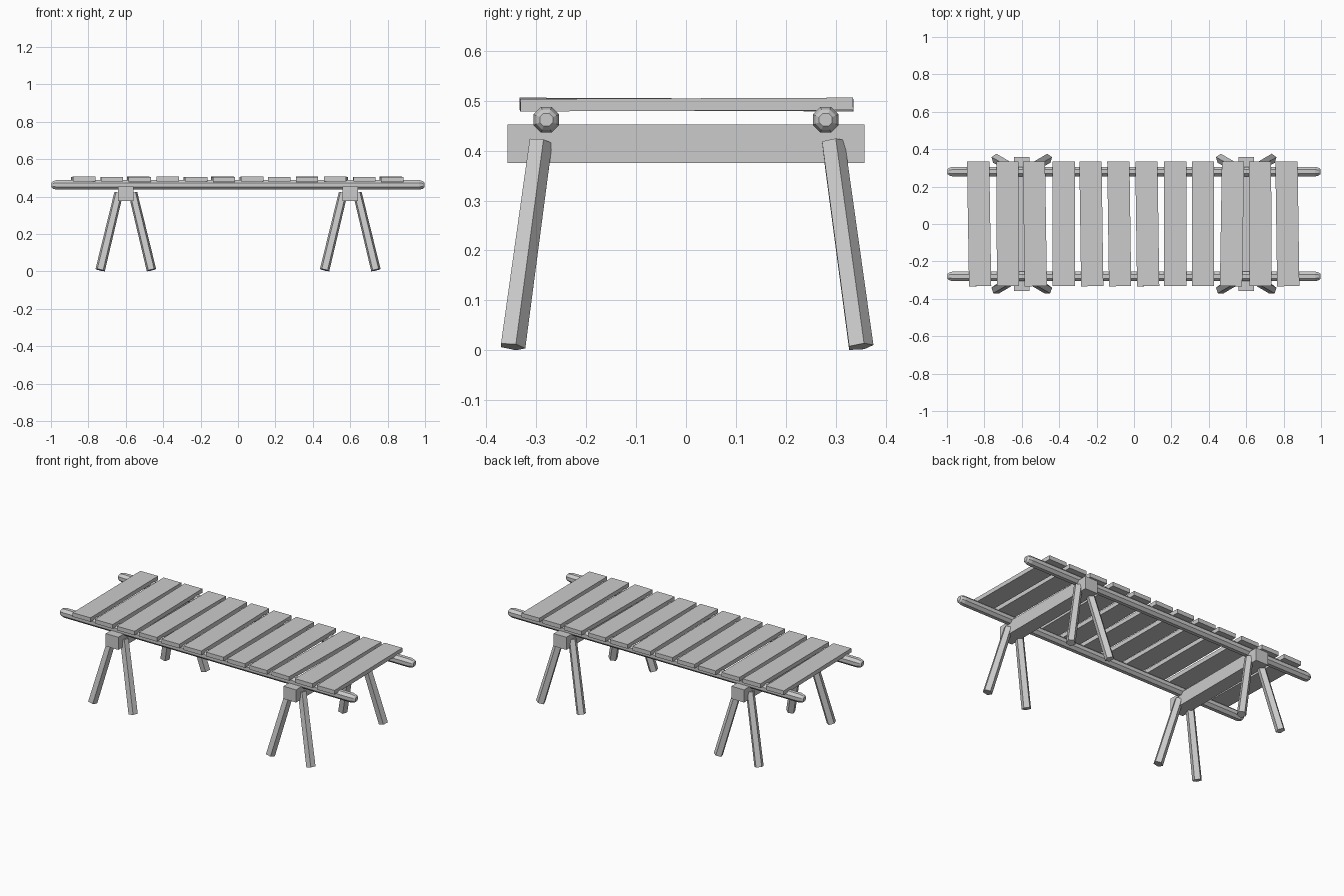
import bpy, bmesh, math
from mathutils import Vector

if "Cube" in bpy.data.objects:
    bpy.data.objects.remove(bpy.data.objects["Cube"])

wood = bpy.data.materials.new("grey wood")
wood.diffuse_color = (0.6, 0.6, 0.6, 1)
wood.use_nodes = True
wood.node_tree.nodes["Principled BSDF"].inputs["Base Color"].default_value = wood.diffuse_color


def add_object(name, bm):
    mesh = bpy.data.meshes.new(name)
    bmesh.ops.recalc_face_normals(bm, faces=bm.faces)
    bm.to_mesh(mesh)
    bm.free()
    mesh.materials.append(wood)
    obj = bpy.data.objects.new(name, mesh)
    bpy.context.collection.objects.link(obj)
    return obj


def box(name, center, size, turn=0.0, tilt=0.0):
    bm = bmesh.new()
    bmesh.ops.create_cube(bm, size=1)
    bmesh.ops.scale(bm, vec=size, verts=bm.verts)
    obj = add_object(name, bm)
    obj.location = center
    obj.rotation_euler = (tilt, 0, turn)
    return obj


def rod(name, start, end, rings, sides, phase=0.0):
    """Faceted rod; rings are (distance from start, radius)."""
    start, end = Vector(start), Vector(end)
    axis = (end - start).normalized()
    # Keep one cross-section direction level with the rod's own plane
    ref = Vector((0, 1, 0)) if abs(axis.z) > 0.5 else Vector((0, 0, 1))
    u = ref.cross(axis).normalized()
    v = axis.cross(u)
    bm = bmesh.new()
    loops = []
    for dist, radius in rings:
        loop = []
        for i in range(sides):
            a = phase + math.tau * i / sides
            loop.append(bm.verts.new(start + axis * dist + (u * math.cos(a) + v * math.sin(a)) * radius))
        loops.append(loop)
    for a, b in zip(loops, loops[1:]):
        for i in range(sides):
            j = (i + 1) % sides
            bm.faces.new((a[i], a[j], b[j], b[i]))
    bm.faces.new(loops[0][::-1])
    bm.faces.new(loops[-1])
    return add_object(name, bm)


# Long side poles with rounded ends
for side, y in (("front", -0.28), ("back", 0.28)):
    rings = [(0, 0.014), (0.008, 0.022), (0.028, 0.028),
             (1.966, 0.028), (1.986, 0.022), (1.994, 0.014)]
    rod(side + "_pole", (-0.997, y, 0.462), (0.997, y, 0.462), rings, 8, math.pi / 8)

# Slats: slightly uneven x positions and turns
slats = [(-0.828, 0.016), (-0.675, 0.005), (-0.53, 0.015), (-0.375, 0.0),
         (-0.228, 0.014), (-0.079, 0.014), (0.071, 0.014), (0.22, 0.0),
         (0.369, 0.0), (0.524, -0.016), (0.675, 0.004), (0.82, 0.014)]
for i, (x, turn) in enumerate(slats):
    box(f"slat_{i + 1}", (x, 0.001, 0.4925), (0.119, 0.667, 0.025), turn, 0.004 * (i % 3 - 1))

# Trestles: a cross beam on two pairs of splayed legs
for end, bx in (("left", -0.6), ("right", 0.6)):
    box(end + "_cross_beam", (bx, 0, 0.414), (0.085, 0.716, 0.077))
    for sy in (-1, 1):
        for sx in (-1, 1):
            top = Vector((bx + sx * 0.038, sy * 0.293, 0.418))
            foot = Vector((bx + sx * 0.137, sy * 0.349, 0.007))
            rod(f"{end}_leg_{'back' if sy > 0 else 'front'}_{'outer' if sx * bx > 0 else 'inner'}",
                foot, top, [(0, 0.027), ((top - foot).length, 0.025)], 5, 0.3)
